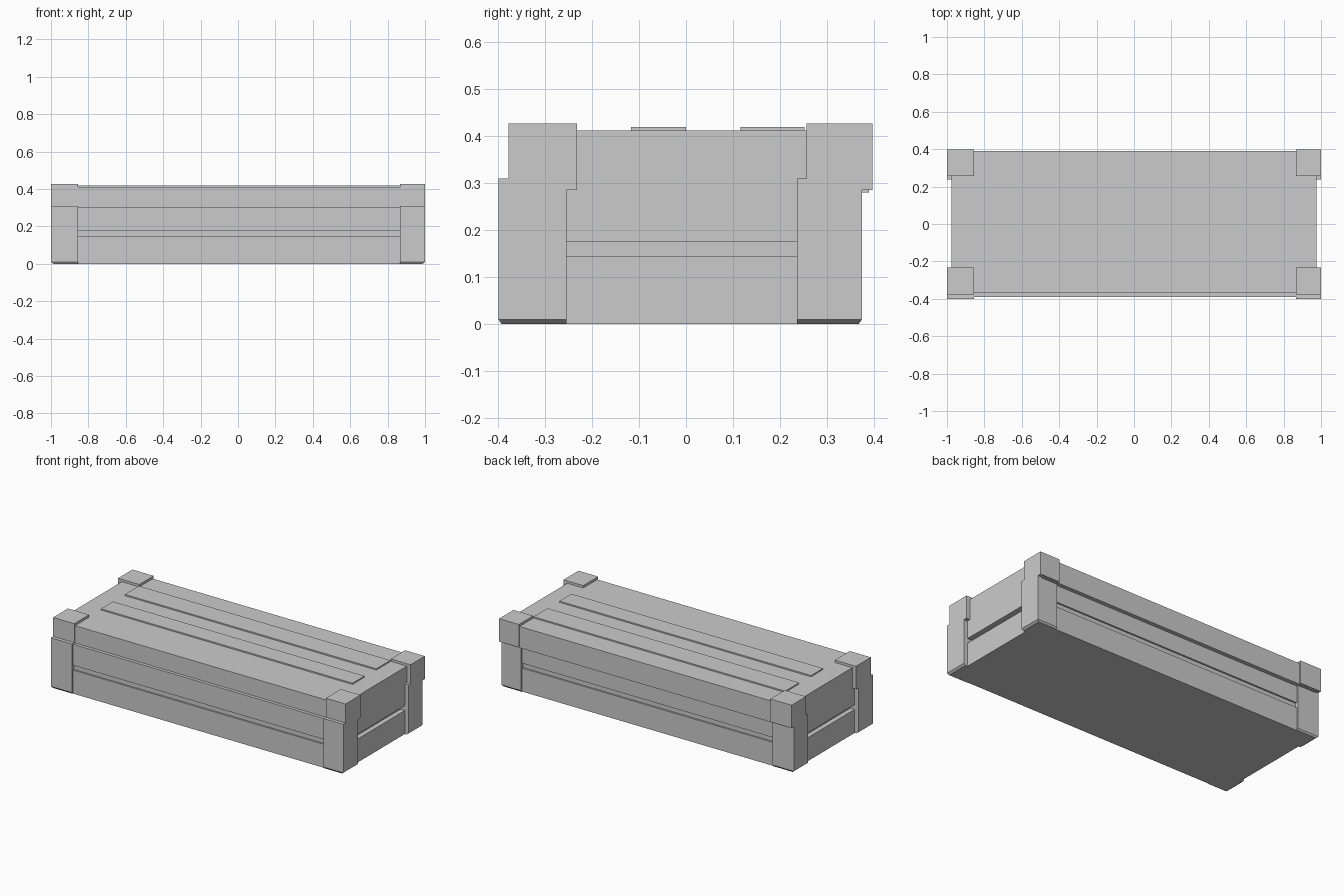
import bpy
import bmesh

cube = bpy.data.objects.get("Cube")
if cube:
    bpy.data.objects.remove(cube, do_unlink=True)

grey = bpy.data.materials.new("plain_grey")
grey.use_nodes = True
COLOUR = (0.6, 0.6, 0.6, 1)
grey.diffuse_color = COLOUR
for node in grey.node_tree.nodes:
    if node.type == "BSDF_PRINCIPLED":
        node.inputs["Base Color"].default_value = COLOUR


def finish(name, bm):
    bmesh.ops.recalc_face_normals(bm, faces=bm.faces)
    mesh = bpy.data.meshes.new(name)
    bm.to_mesh(mesh)
    bm.free()
    mesh.materials.append(grey)
    obj = bpy.data.objects.new(name, mesh)
    bpy.context.collection.objects.link(obj)


def loft(name, start, end):
    """Solid between two matching outlines."""
    bm = bmesh.new()
    a = [bm.verts.new(p) for p in start]
    b = [bm.verts.new(p) for p in end]
    bm.faces.new(a)
    bm.faces.new(b)
    n = len(a)
    for i in range(n):
        j = (i + 1) % n
        bm.faces.new((a[i], a[j], b[j], b[i]))
    finish(name, bm)


def extrude_x(name, profile, x0, x1):
    """Sweep a (y, z) outline along x."""
    loft(name, [(x0, y, z) for y, z in profile], [(x1, y, z) for y, z in profile])


def rect(x0, x1, y0, y1, z):
    return [(x0, y0, z), (x1, y0, z), (x1, y1, z), (x0, y1, z)]


def box(name, x0, x1, y0, y1, z0, z1):
    loft(name, rect(x0, x1, y0, y1, z0), rect(x0, x1, y0, y1, z1))


# Crate body: lower wall, recessed band, then upper wall with the offset lid
END = 0.975
box("lower_wall", -END, END, -0.39, 0.365, 0, 0.145)
box("recessed_band", -0.945, 0.945, -0.38, 0.355, 0.145, 0.175)
extrude_x("upper_wall_and_lid", [
    (-0.39, 0.175), (-0.39, 0.305), (-0.37, 0.305), (-0.37, 0.412),
    (0.39, 0.412), (0.39, 0.28), (0.365, 0.28), (0.365, 0.175)], -END, END)

# Raised lid slats
for name, y0, y1 in (("front_slat", -0.117, 0), ("back_slat", 0.116, 0.253)):
    box(name, -0.855, 0.865, y0, y1, 0.41, 0.42)

# Stepped corner posts with caps
front = [(-0.4, 0.01), (-0.4, 0.31), (-0.378, 0.31), (-0.378, 0.427),
         (-0.232, 0.427), (-0.232, 0.285), (-0.255, 0.285), (-0.255, 0.01)]
back = [(0.375, 0.01), (0.375, 0.285), (0.397, 0.285), (0.397, 0.427),
        (0.257, 0.427), (0.257, 0.31), (0.237, 0.31), (0.237, 0.01)]
for side, outer, inner in (("left", 1, 0.865), ("right", -1, -0.855)):
    for end, profile in (("front", front), ("back", back)):
        extrude_x(f"{end}_{side}_post", profile, outer, inner)
        # Foot tapering in on the two outer sides
        y_out, y_in = profile[0][0], profile[-1][0]
        y_low = y_out + (0.007 if end == "front" else -0.007)
        loft(f"{end}_{side}_foot",
             rect(outer, inner, y_out, y_in, 0.01),
             rect(outer * 0.987, inner, y_low, y_in, 0))
